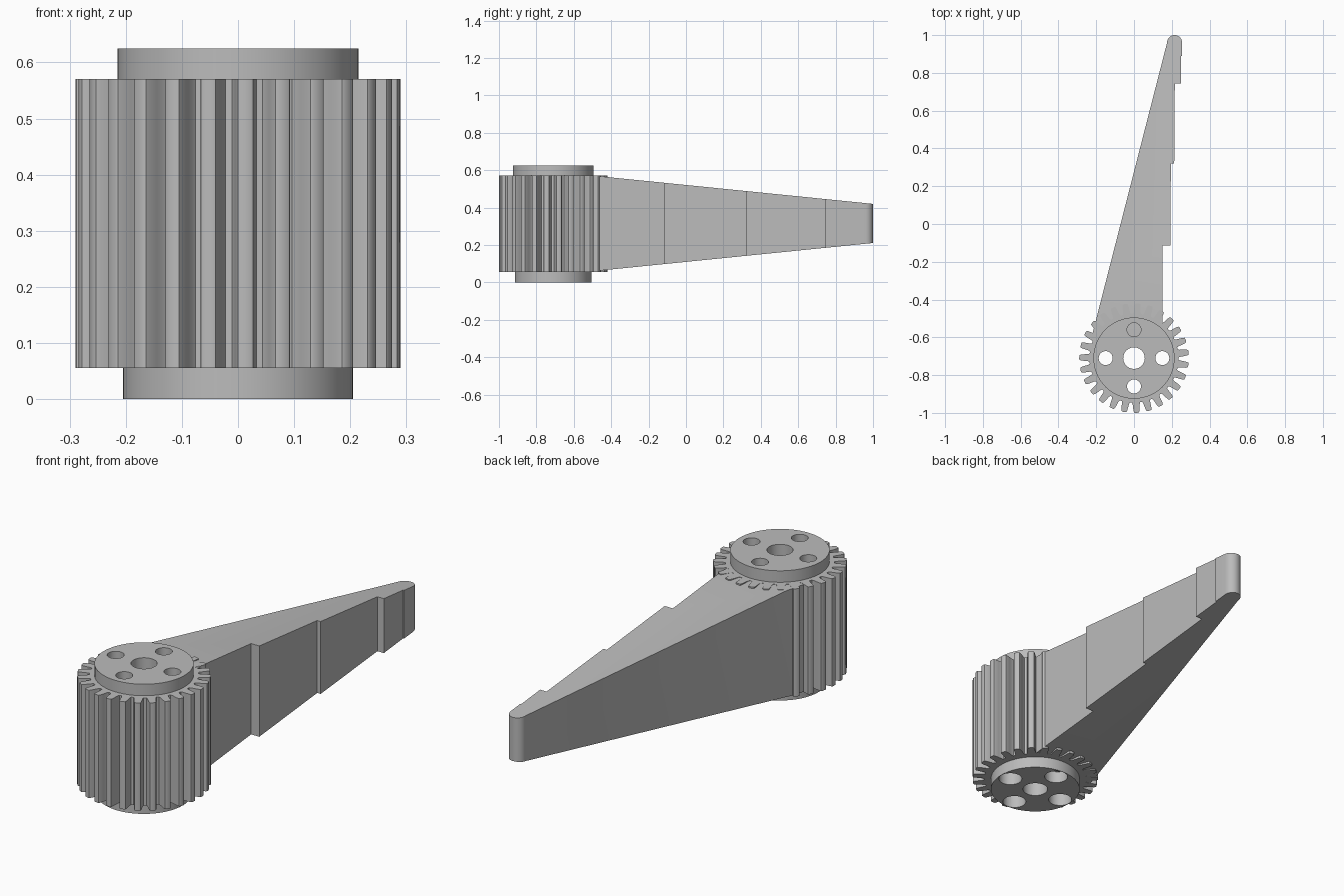
import bpy, bmesh, math
from mathutils import Vector

if "Cube" in bpy.data.objects:
    bpy.data.objects.remove(bpy.data.objects["Cube"])

CENTRE = Vector((0, -0.71, 0))
GEAR_BOTTOM, GEAR_TOP = 0.055, 0.57

grey = bpy.data.materials.new("plain grey")
grey.use_nodes = True
grey.diffuse_color = (0.5, 0.5, 0.5, 1)
grey.node_tree.nodes["Principled BSDF"].inputs["Base Color"].default_value = (0.5, 0.5, 0.5, 1)


def polar(radius, angle):
    return radius * math.cos(angle), radius * math.sin(angle)


def circle(radius, sides=64):
    return [polar(radius, math.tau * i / sides) for i in range(sides)]


def add_prism(bm, outline, low, high):
    face = bm.faces.new([bm.verts.new((x, y, low)) for x, y in outline])
    top = bmesh.ops.extrude_face_region(bm, geom=[face])["geom"]
    verts = [v for v in top if isinstance(v, bmesh.types.BMVert)]
    bmesh.ops.translate(bm, verts=verts, vec=(0, 0, high - low))
    bmesh.ops.recalc_face_normals(bm, faces=bm.faces)


def make_object(name, bm, location=(0, 0, 0)):
    mesh = bpy.data.meshes.new(name)
    bm.to_mesh(mesh)
    bm.free()
    mesh.materials.append(grey)
    obj = bpy.data.objects.new(name, mesh)
    obj.location = location
    bpy.context.collection.objects.link(obj)
    return obj


def prism(name, outline, low, high, location=CENTRE):
    bm = bmesh.new()
    add_prism(bm, outline, low, high)
    return make_object(name, bm, location)


# Gear: tapered teeth with rounded tips and rounded gaps
teeth = 27
tooth_side = [(0.236, 0.092), (0.245, 0.076), (0.262, 0.067), (0.28, 0.056), (0.288, 0.046), (0.29, 0.03)]
outline = []
for i in range(teeth):
    middle = math.radians(-87.3) + math.tau * i / teeth
    outline += [polar(r, middle - a) for r, a in tooth_side]
    outline += [polar(r, middle + a) for r, a in reversed(tooth_side)]
gear = prism("gear", outline, GEAR_BOTTOM, GEAR_TOP)

# Round hubs above and below the gear
upper_hub = prism("upper_hub", circle(0.215), GEAR_TOP, 0.625)
lower_hub = prism("lower_hub", circle(0.205), 0, GEAR_BOTTOM)

# Bores: a middle shaft hole and four outer holes that widen below
cutters = [prism("shaft_cutter", circle(0.057, 40), -0.1, 0.8)]
for i in range(4):
    dx, dy = polar(0.15, math.tau * i / 4)
    spot = CENTRE + Vector((dx, dy, 0))
    cutters.append(prism("hole_cutter", circle(0.037, 32), -0.1, 0.8, spot))
    cutters.append(prism("wide_hole_cutter", circle(0.053, 32), -0.1, 0.3, spot))

for part in (gear, upper_hub, lower_hub):
    for cutter in cutters:
        mod = part.modifiers.new("bore", 'BOOLEAN')
        mod.operation = 'DIFFERENCE'
        mod.solver = 'EXACT'
        mod.object = cutter
    bpy.context.view_layer.update()
    graph = bpy.context.evaluated_depsgraph_get()
    bored = bpy.data.meshes.new_from_object(part.evaluated_get(graph))
    part.modifiers.clear()
    part.data = bored
for cutter in cutters:
    bpy.data.objects.remove(cutter)

# Arm: stepped right edge, straight left edge, round tip
tip = [(0.215 + x, 0.96 + y) for x, y in (polar(0.04, math.pi * i / 16) for i in range(17))]
steps = [(-0.225, -0.6), (0.15, -0.6), (0.15, -0.115), (0.193, -0.115), (0.195, 0.32),
         (0.213, 0.32), (0.216, 0.745), (0.25, 0.745), (0.25, 0.89), (0.255, 0.89)]
bm = bmesh.new()
add_prism(bm, steps + tip, GEAR_BOTTOM + 0.001, GEAR_TOP - 0.001)
# Taper the arm's height by slicing it above and below
for side, start in ((1, 0.568), (-1, 0.062)):
    cut = bmesh.ops.bisect_plane(
        bm, geom=bm.verts[:] + bm.edges[:] + bm.faces[:], clear_outer=True,
        plane_co=(0, -0.47, start), plane_no=(0, 0.101, side))
    bmesh.ops.holes_fill(bm, edges=[e for e in bm.edges if e.is_boundary], sides=0)
bmesh.ops.recalc_face_normals(bm, faces=bm.faces)
arm = make_object("arm", bm)

# Smooth the curved walls and keep hard edges sharp
bpy.ops.object.select_all(action='DESELECT')
for part in (gear, upper_hub, lower_hub, arm):
    part.select_set(True)
bpy.context.view_layer.objects.active = gear
bpy.ops.object.shade_smooth_by_angle(angle=math.radians(30))
